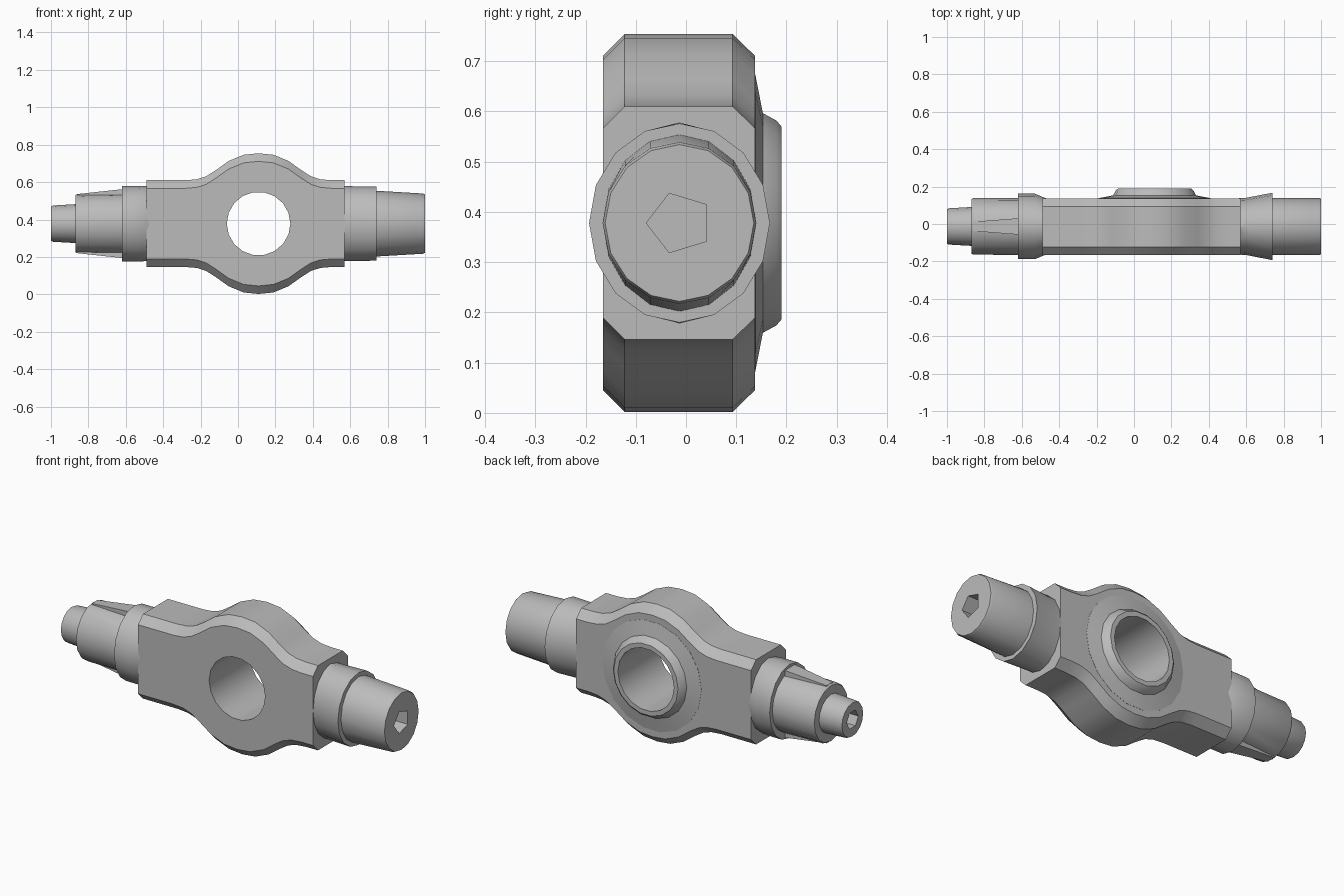
import bpy, bmesh, math

old = bpy.data.objects.get("Cube")
if old:
    bpy.data.objects.remove(old, do_unlink=True)

steel = bpy.data.materials.new("plain_steel")
steel.use_nodes = True
GREY = (0.5, 0.5, 0.5, 1)
steel.diffuse_color = GREY
steel.node_tree.nodes["Principled BSDF"].inputs["Base Color"].default_value = GREY

MID_Z, MID_Y, EYE_X = 0.378, -0.013, 0.11


def loft(name, rings):
    """Skin a closed solid through rings of points, capping both ends."""
    bm = bmesh.new()
    loops = [[bm.verts.new(p) for p in ring] for ring in rings]
    n = len(loops[0])
    for a, b in zip(loops, loops[1:]):
        for i in range(n):
            j = (i + 1) % n
            bm.faces.new((a[i], a[j], b[j], b[i]))
    bm.faces.new(loops[0])
    bm.faces.new(loops[-1])
    bmesh.ops.recalc_face_normals(bm, faces=bm.faces)
    mesh = bpy.data.meshes.new(name)
    bm.to_mesh(mesh)
    bm.free()
    mesh.materials.append(steel)
    obj = bpy.data.objects.new(name, mesh)
    bpy.context.collection.objects.link(obj)
    return obj


def ring_x(x, ry, rz, sides=16, turn=0.0):
    angles = [2 * math.pi * i / sides + turn for i in range(sides)]
    return [(x, MID_Y + ry * math.cos(a), MID_Z + rz * math.sin(a)) for a in angles]


def ring_y(y, r, sides=18):
    angles = [2 * math.pi * i / sides for i in range(sides)]
    return [(EYE_X + r * math.cos(a), y, MID_Z + r * math.sin(a)) for a in angles]


def activate(obj):
    bpy.ops.object.select_all(action="DESELECT")
    obj.select_set(True)
    bpy.context.view_layer.objects.active = obj


def cut(obj, cutter):
    mod = obj.modifiers.new("cut", "BOOLEAN")
    mod.operation = "DIFFERENCE"
    mod.solver = "EXACT"
    mod.object = cutter
    activate(obj)
    bpy.ops.object.modifier_apply(modifier=mod.name)
    bpy.data.objects.remove(cutter, do_unlink=True)


# Body plate: a swelling bar with bevelled long edges
swell = [(0, 0.376), (0.08, 0.368), (0.16, 0.335), (0.23, 0.285), (0.28, 0.253), (0.33, 0.237), (0.39, 0.232)]
upper = [(-0.49, 0.232)] + [(EYE_X - d, h) for d, h in reversed(swell)]
upper += [(EYE_X + d, h) for d, h in swell[1:]] + [(0.57, 0.232)]


def body_ring(y, inset):
    top = [(x, y, MID_Z + h - inset) for x, h in upper]
    bottom = [(x, y, MID_Z - h + inset) for x, h in reversed(upper)]
    return top + bottom


body = loft("body_plate", [body_ring(-0.165, 0.043), body_ring(-0.122, 0),
                           body_ring(0.093, 0), body_ring(0.137, 0.043)])
cut(body, loft("bore_cutter", [ring_y(-0.4, 0.17), ring_y(0.4, 0.17)]))

# Raised rim round the eye at the back
rim = loft("eye_rim", [ring_y(0.12, 0.3), ring_y(0.138, 0.3), ring_y(0.153, 0.222),
                       ring_y(0.18, 0.207), ring_y(0.19, 0.195)])
cut(rim, loft("rim_cutter", [ring_y(-0.4, 0.17), ring_y(0.4, 0.17)]))

# Collars next to the body
left_collar = loft("left_collar", [ring_x(0.55, 0.15, 0.2), ring_x(0.6, 0.153, 0.2),
                                   ring_x(0.74, 0.18, 0.198)])
right_collar = loft("right_collar", [ring_x(-0.62, 0.175, 0.202), ring_x(-0.53, 0.175, 0.202),
                                     ring_x(-0.47, 0.15, 0.2)])

# Barrels and the stub, each slightly tapered
left_barrel = loft("left_barrel", [ring_x(0.7, 0.153, 0.178), ring_x(0.99, 0.153, 0.161),
                                   ring_x(1.0, 0.148, 0.156)])
right_barrel = loft("right_barrel", [ring_x(-0.87, 0.146, 0.152), ring_x(-0.86, 0.151, 0.158),
                                     ring_x(-0.6, 0.152, 0.163)])
right_stub = loft("right_stub", [ring_x(-1.0, 0.092, 0.092), ring_x(-0.99, 0.097, 0.097),
                                 ring_x(-0.85, 0.105, 0.105)])

# Sockets in both ends
cut(left_barrel, loft("socket_cutter", [ring_x(0.88, 0.066, 0.062, 5, math.pi),
                                        ring_x(1.1, 0.066, 0.062, 5, math.pi)]))
cut(right_stub, loft("socket_cutter", [ring_x(-1.1, 0.05, 0.05, 6), ring_x(-0.92, 0.05, 0.05, 6)]))

# Tapered keys above and below the right barrel
keys = []
for label, side in (("upper", 1), ("lower", -1)):
    def key_ring(x, height, half):
        return [(x, MID_Y + s * half, MID_Z + side * h)
                for s, h in ((-1, 0.12), (1, 0.12), (1, height), (-1, height))]
    keys.append(loft(label + "_key", [key_ring(-0.86, 0.158, 0.025), key_ring(-0.6, 0.186, 0.045)]))

for obj in [body, rim, left_collar, right_collar, left_barrel, right_barrel, right_stub] + keys:
    activate(obj)
    bpy.ops.object.shade_smooth_by_angle(angle=math.radians(28))
